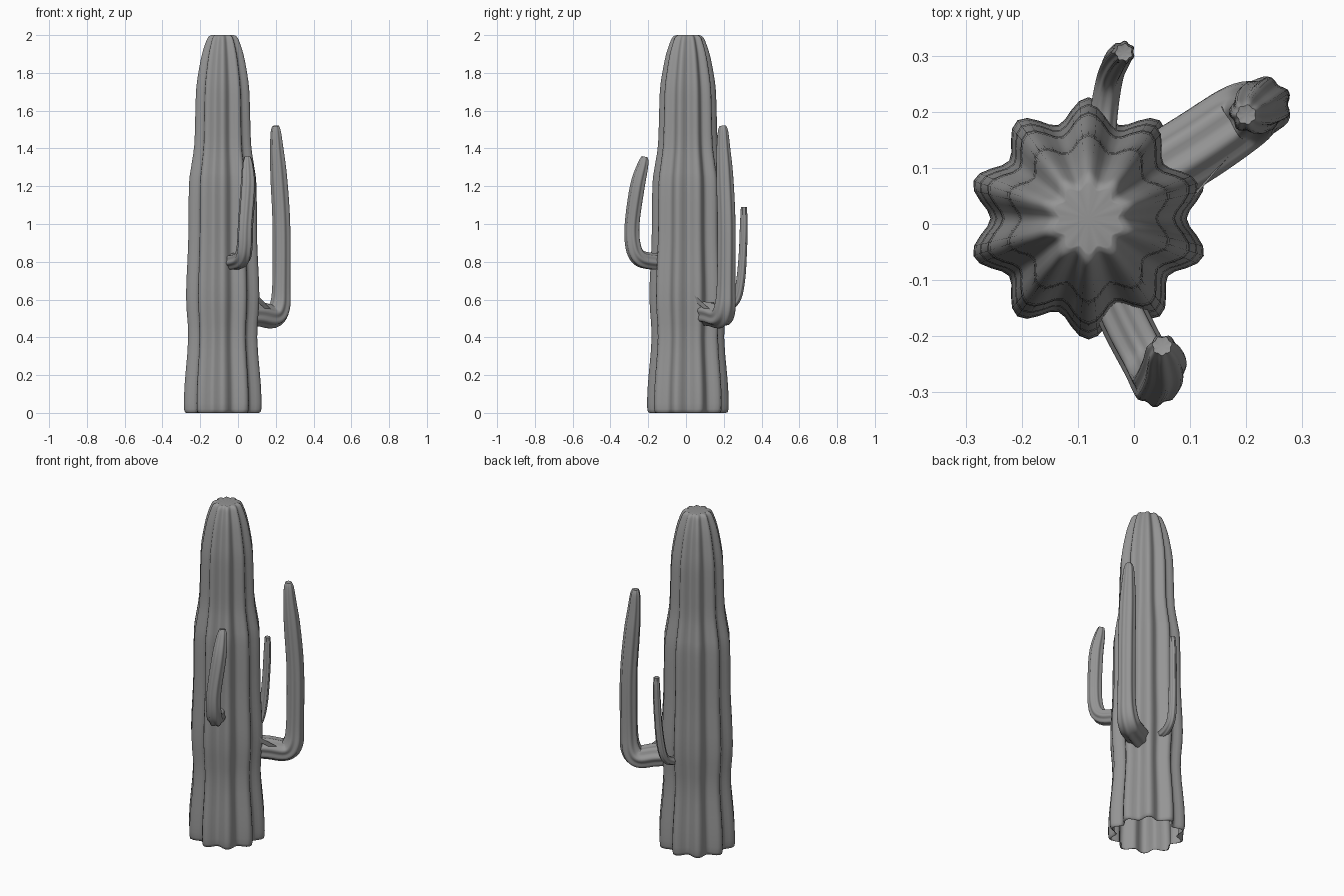
import bpy, bmesh, math
from mathutils import Vector

cube = bpy.data.objects.get("Cube")
if cube:
    bpy.data.objects.remove(cube)

grey = bpy.data.materials.new("cactus grey")
grey.use_nodes = True
grey.diffuse_color = (0.3, 0.3, 0.3, 1)
grey.node_tree.nodes["Principled BSDF"].inputs["Base Color"].default_value = (0.3, 0.3, 0.3, 1)


def finish(bm, name):
    """Turn a bmesh into a smooth shaded object."""
    mesh = bpy.data.meshes.new(name)
    bm.to_mesh(mesh)
    bm.free()
    mesh.materials.append(grey)
    obj = bpy.data.objects.new(name, mesh)
    bpy.context.collection.objects.link(obj)
    bpy.ops.object.select_all(action='DESELECT')
    obj.select_set(True)
    bpy.context.view_layer.objects.active = obj
    bpy.ops.object.shade_smooth_by_angle(angle=math.radians(50))
    return obj


def smooth_rows(rows, steps):
    """Catmull-Rom interpolation through rows of numbers."""
    rows = [Vector(r) for r in rows]
    out = []
    for i in range(len(rows) - 1):
        a, b, c, d = rows[max(i - 1, 0)], rows[i], rows[i + 1], rows[min(i + 2, len(rows) - 1)]
        for k in range(steps):
            t = k / steps
            out.append(0.5 * (2 * b + (c - a) * t + (2 * a - 5 * b + 4 * c - d) * t * t
                              + (3 * b - a - 3 * c + d) * t ** 3))
    return out + [rows[-1]]


def ribbed_skin(bm, path, ribs, depth, per_rib, tip_dip):
    """Sweep a ribbed star section along rows of x, y, z, radius."""
    count = ribs * per_rib
    side = Vector((1, 0, 0))
    previous = None
    for i, row in enumerate(path):
        centre = row.xyz
        tangent = (path[min(i + 1, len(path) - 1)].xyz - path[max(i - 1, 0)].xyz).normalized()
        side = (side - tangent * side.dot(tangent)).normalized()
        other = tangent.cross(side)
        ring = []
        for k in range(count):
            angle = math.tau * k / count
            wave = 0.5 + 0.5 * math.cos(ribs * (angle - math.pi / 2))
            radius = row.w * (1 - depth * (1 - wave))
            ring.append(bm.verts.new(centre + (side * math.cos(angle) + other * math.sin(angle)) * radius))
        if previous:
            for k in range(count):
                n = (k + 1) % count
                bm.faces.new((previous[k], previous[n], ring[n], ring[k]))
        previous = ring
    tip = bm.verts.new(path[-1].xyz + tangent * tip_dip)
    for k in range(count):
        bm.faces.new((previous[k], previous[(k + 1) % count], tip))


# Trunk: ten deep ribs, open underneath
profile = [(0.0, 0.2), (0.02, 0.215), (0.15, 0.212), (0.4, 0.192), (0.62, 0.204), (0.9, 0.192),
           (1.2, 0.188), (1.3, 0.176), (1.42, 0.158), (1.6, 0.152), (1.72, 0.147), (1.82, 0.132),
           (1.9, 0.115), (1.96, 0.095), (1.99, 0.08), (2.0, 0.062)]
bm = bmesh.new()
trunk_path = smooth_rows([(-0.081, 0.01, z, r) for z, r in profile], 3)
ribbed_skin(bm, trunk_path, 10, 0.19, 8, -0.015)
finish(bm, "trunk")

# Arms: rows of x, y, z, radius from the trunk to the tip
arms = {
    "large_left_arm": [(0.02, 0.08, 0.53, 0.066), (0.11, 0.135, 0.523, 0.066), (0.185, 0.185, 0.512, 0.064),
                       (0.222, 0.206, 0.56, 0.058), (0.231, 0.212, 0.68, 0.05), (0.231, 0.214, 1.0, 0.049),
                       (0.217, 0.205, 1.25, 0.046), (0.206, 0.198, 1.4, 0.037), (0.201, 0.196, 1.49, 0.028),
                       (0.2, 0.195, 1.52, 0.018)],
    "front_arm": [(-0.05, -0.1, 0.8, 0.044), (-0.012, -0.18, 0.802, 0.046), (0.022, -0.246, 0.82, 0.045),
                  (0.035, -0.278, 0.88, 0.043), (0.04, -0.284, 1.0, 0.041), (0.054, -0.256, 1.2, 0.041),
                  (0.052, -0.228, 1.31, 0.031), (0.05, -0.217, 1.355, 0.018)],
    "back_arm": [(-0.058, 0.14, 0.555, 0.025), (-0.052, 0.21, 0.56, 0.025), (-0.042, 0.265, 0.6, 0.024),
                 (-0.032, 0.289, 0.7, 0.024), (-0.024, 0.301, 0.85, 0.022), (-0.019, 0.306, 1.0, 0.021),
                 (-0.018, 0.306, 1.09, 0.016)],
}
for name, rows in arms.items():
    bm = bmesh.new()
    ribbed_skin(bm, smooth_rows(rows, 5), 7, 0.16, 6, -0.004)
    finish(bm, name)

# Thin sliver bridging the trunk and the large arm
bm = bmesh.new()
corners = [(0.08, 0.015, 0.65), (0.09, 0.035, 0.6), (0.205, 0.165, 0.495), (0.21, 0.17, 0.51)]
bm.faces.new([bm.verts.new(c) for c in corners])
finish(bm, "bridging_sliver")
